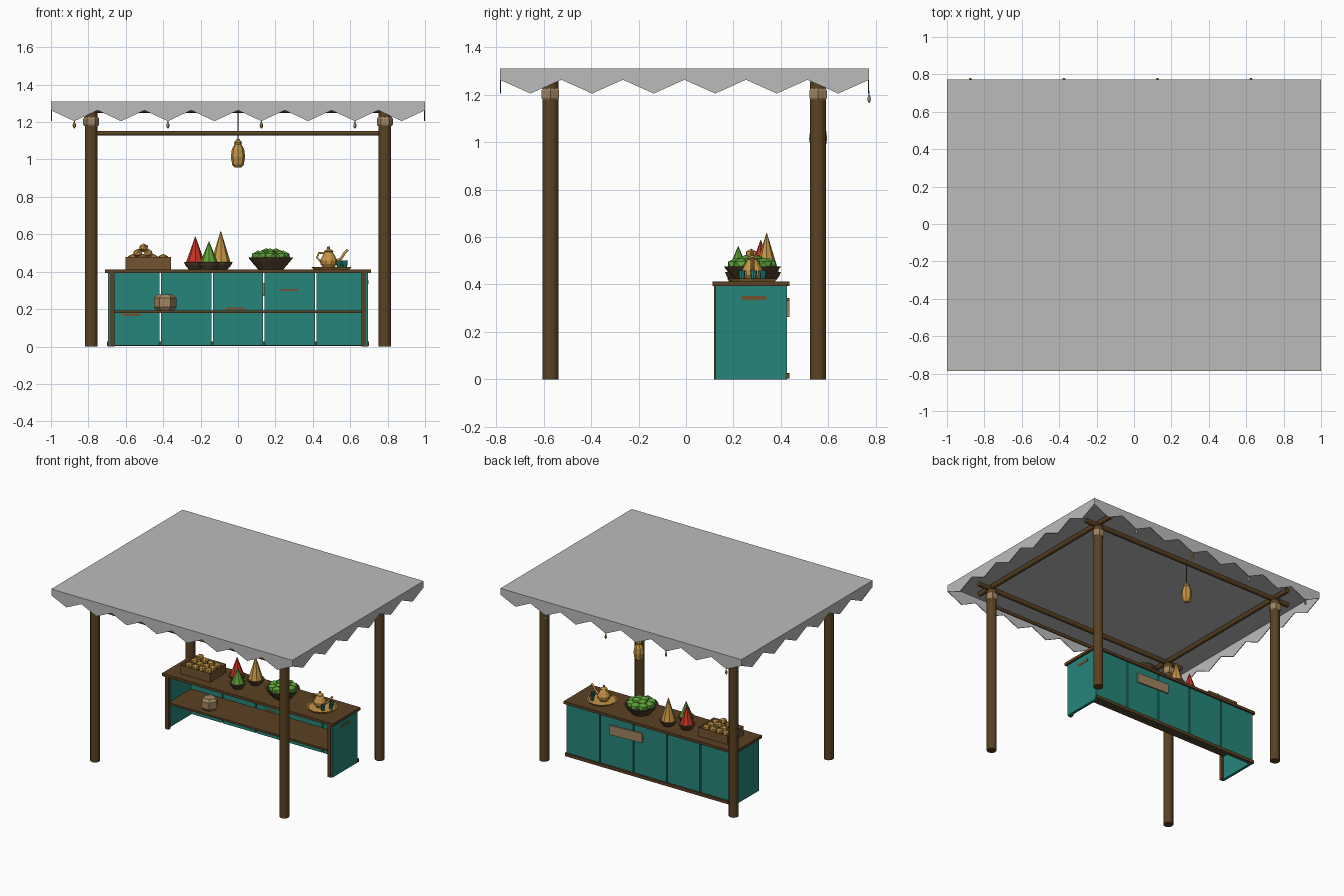
import bpy, bmesh, math, random
from mathutils import Vector

if "Cube" in bpy.data.objects:
    bpy.data.objects.remove(bpy.data.objects["Cube"])

random.seed(4)


def mat(name, r, g, b):
    m = bpy.data.materials.new(name)
    m.diffuse_color = (r, g, b, 1)
    m.use_nodes = True
    m.node_tree.nodes["Principled BSDF"].inputs["Base Color"].default_value = m.diffuse_color
    return m


CLOTH = mat("grey_cloth", 0.50, 0.50, 0.50)
TEAL = mat("teal_paint", 0.018, 0.235, 0.195)
POST = mat("post_wood", 0.105, 0.055, 0.016)
WOOD = mat("counter_wood", 0.105, 0.052, 0.017)
CRATE = mat("crate_wood", 0.17, 0.085, 0.03)
BOWL = mat("bowl_wood", 0.085, 0.05, 0.025)
TAN = mat("tan_rope", 0.35, 0.23, 0.12)
GOLD = mat("gold", 0.56, 0.30, 0.06)
RED = mat("red_spice", 0.56, 0.035, 0.02)
GREEN = mat("green_leaf", 0.11, 0.36, 0.04)


def finish(name, bm, m):
    bmesh.ops.recalc_face_normals(bm, faces=bm.faces)
    me = bpy.data.meshes.new(name)
    bm.to_mesh(me)
    bm.free()
    me.materials.append(m)
    ob = bpy.data.objects.new(name, me)
    bpy.context.collection.objects.link(ob)
    return ob


def box(name, x0, x1, y0, y1, z0, z1, m):
    bm = bmesh.new()
    bmesh.ops.create_cube(bm, size=1)
    for v in bm.verts:
        v.co = ((x0 + x1) / 2 + v.co.x * (x1 - x0), (y0 + y1) / 2 + v.co.y * (y1 - y0),
                (z0 + z1) / 2 + v.co.z * (z1 - z0))
    return finish(name, bm, m)


def lathe(name, x, y, profile, sides, m, turn=0.0):
    """Revolve (radius, z) points about a vertical axis, capped at both ends."""
    bm = bmesh.new()
    rings = [[bm.verts.new((x + r * math.cos(turn + math.tau * i / sides),
                            y + r * math.sin(turn + math.tau * i / sides), z))
              for i in range(sides)] for r, z in profile]
    for a, b in zip(rings, rings[1:]):
        for i in range(sides):
            j = (i + 1) % sides
            bm.faces.new((a[i], a[j], b[j], b[i]))
    bm.faces.new(rings[0])
    bm.faces.new(rings[-1])
    return finish(name, bm, m)


def tube(name, points, r, m, sides=8):
    cu = bpy.data.curves.new(name, 'CURVE')
    cu.dimensions = '3D'
    cu.bevel_depth = r
    cu.bevel_resolution = max(0, sides // 2 - 2)
    cu.use_fill_caps = True
    sp = cu.splines.new('POLY')
    sp.points.add(len(points) - 1)
    for p, c in zip(sp.points, points):
        p.co = (*c, 1)
    cu.materials.append(m)
    ob = bpy.data.objects.new(name, cu)
    bpy.context.collection.objects.link(ob)
    return ob


def lump(name, x, y, z, r, m, squash=0.85):
    """Low-poly fruit or leaf ball."""
    bm = bmesh.new()
    bmesh.ops.create_icosphere(bm, subdivisions=1, radius=r)
    a = random.random() * 6
    for v in bm.verts:
        c = v.co.copy()
        v.co = (x + c.x * math.cos(a) - c.y * math.sin(a),
                y + c.x * math.sin(a) + c.y * math.cos(a), z + c.z * squash)
    return finish(name, bm, m)


# Canopy: flat cloth with a zigzag valance on all four sides
X, Y0, Y1, TOP = 1.0, -0.785, 0.772, 1.31
corners = [Vector((-X, Y0, 0)), Vector((X, Y0, 0)), Vector((X, Y1, 0)), Vector((-X, Y1, 0))]
rim = []
for k, teeth in enumerate((8, 6, 8, 6)):
    a, b = corners[k], corners[(k + 1) % 4]
    for i in range(teeth * 2):
        p = a.lerp(b, i / (teeth * 2))
        rim.append((p.x, p.y, 1.205 if i % 2 else 1.263))
bm = bmesh.new()
up = [bm.verts.new((x, y, TOP)) for x, y, z in rim]
low = [bm.verts.new(p) for p in rim]
bm.faces.new(up)
for i in range(len(rim)):
    j = (i + 1) % len(rim)
    bm.faces.new((low[i], low[j], up[j], up[i]))
canopy = finish("canopy", bm, CLOTH)
sol = canopy.modifiers.new("thickness", 'SOLIDIFY')
sol.thickness = 0.005
sol.offset = -1

# Posts with lashings
PX, PF, PB = 0.785, -0.572, 0.557
for sx, side in ((-1, "left"), (1, "right")):
    for y, end in ((PF, "front"), (PB, "back")):
        lathe(f"{end}_{side}_post", sx * PX, y, [(0.034, 0), (0.034, 1.255)], 12, POST)
        lathe(f"{end}_{side}_lashing", sx * PX, y,
              [(0.037, 1.178), (0.043, 1.187), (0.043, 1.217), (0.037, 1.226)], 6, TAN)
    # Roof beams front to back
    tube(f"{side}_roof_beam", [(sx * PX, -0.70, 1.283), (sx * PX, 0.69, 1.283)], 0.018, POST)
for y, end in ((PF, "front"), (PB, "back")):
    tube(f"{end}_roof_beam", [(-0.90, y, 1.267), (0.90, y, 1.267)], 0.018, POST)
tube("front_hanging_rail", [(-PX, PF, 1.14), (PX, PF, 1.14)], 0.012, POST)

# Hanging lamp on the back beam
tube("lamp_cord", [(0, PB, 1.10), (0, PB, 1.26)], 0.004, BOWL, 4)
lathe("lamp", 0, PB, [(0.016, 0.957), (0.031, 0.972), (0.038, 1.015), (0.033, 1.055),
                      (0.019, 1.08), (0.021, 1.09), (0.006, 1.11)], 8, GOLD)

# Drops on every second tip of the back valance
for i in range(4):
    lathe(f"valance_drop_{i}", -0.875 + i * 0.5, 0.772,
          [(0.002, 1.215), (0.003, 1.20), (0.009, 1.185), (0.008, 1.175), (0.002, 1.165)],
          6, CLOTH if i % 2 else GOLD)

# Counter: top, side panels, shelf, back planks and trims
box("counter_top", -0.71, 0.71, 0.112, 0.437, 0.393, 0.413, WOOD)
for sx, side in ((-1, "left"), (1, "right")):
    xs = sorted((sx * 0.675, sx * 0.695))
    box(f"{side}_panel", *xs, 0.125, 0.425, 0, 0.393, TEAL)
    xs = sorted((sx * 0.66, sx * 0.685))
    box(f"{side}_front_stile", *xs, 0.118, 0.145, 0.0, 0.393, WOOD)
for i in range(5):
    c = (i - 2) * 0.277
    box(f"back_plank_{i}", c - 0.134, c + 0.134, 0.408, 0.425, 0.005, 0.393, TEAL)
box("shelf", -0.675, 0.675, 0.14, 0.408, 0.178, 0.192, WOOD)
box("back_base_trim", -0.70, 0.70, 0.42, 0.436, 0.004, 0.027, WOOD)
plate = box("back_plate", -0.135, 0.135, -0.005, 0.005, -0.035, 0.035, TAN)
plate.location = (0.195, 0.431, 0.303)
plate.rotation_euler = (0, math.radians(2), 0)

# Worn patches in the paint
for i, (x, z) in enumerate(((-0.57, 0.170), (-0.015, 0.202), (0.27, 0.302))):
    box(f"worn_patch_{i}", x - 0.05, x + 0.05, 0.406, 0.409, z - 0.006, z + 0.006, CRATE)
box("side_worn_patch", 0.694, 0.697, 0.235, 0.34, 0.335, 0.352, CRATE)

# Sack on the shelf
lathe("shelf_sack", -0.39, 0.22, [(0.045, 0.192), (0.06, 0.21), (0.06, 0.26), (0.042, 0.278)], 6, TAN)

# Crate of fruit: cube with the top inset and pushed down
bm = bmesh.new()
bmesh.ops.create_cube(bm, size=1)
for v in bm.verts:
    v.co = (-0.48 + v.co.x * 0.245, 0.275 + v.co.y * 0.19, 0.446 + v.co.z * 0.066)
lid = max(bm.faces, key=lambda f: f.calc_center_median().z)
bmesh.ops.inset_individual(bm, faces=[lid], thickness=0.012)
bmesh.ops.translate(bm, verts=lid.verts, vec=(0, 0, -0.025))
finish("fruit_crate", bm, CRATE)
for i in range(4):
    for j in range(3):
        lump(f"fruit_{i}_{j}", -0.562 + i * 0.054, 0.222 + j * 0.053, 0.472, 0.028, GOLD)
for i, (x, y, z) in enumerate(((-0.535, 0.25, 0.50), (-0.48, 0.295, 0.50), (-0.505, 0.275, 0.528))):
    lump(f"top_fruit_{i}", x, y, z, 0.027, GOLD)

# Spice cones in bowls
for name, x, y, r, tip, m in (("red", -0.228, 0.315, 0.050, 0.588, RED),
                              ("green", -0.155, 0.22, 0.047, 0.562, GREEN),
                              ("gold", -0.092, 0.34, 0.052, 0.618, GOLD)):
    lathe(f"{name}_spice_bowl", x, y, [(0.036, 0.413), (r + 0.004, 0.435), (r + 0.011, 0.452),
                                       (r, 0.452)], 10, BOWL)
    lathe(f"{name}_spice_cone", x, y, [(r, 0.45), (0.001, tip)], 8, m)

# Bowl of greens
lathe("greens_bowl", 0.175, 0.28, [(0.068, 0.413), (0.10, 0.45), (0.12, 0.475), (0.108, 0.475),
                                   (0.09, 0.455)], 12, BOWL)
for i in range(8):
    a = math.tau * i / 8
    lump(f"green_{i}", 0.175 + 0.068 * math.cos(a), 0.28 + 0.068 * math.sin(a), 0.483, 0.040, GREEN, 0.75)
for i in range(3):
    a = math.tau * i / 3 + 0.4
    lump(f"top_green_{i}", 0.175 + 0.03 * math.cos(a), 0.28 + 0.03 * math.sin(a), 0.497, 0.038, GREEN, 0.75)

# Tea tray with pot and cups
lathe("tea_tray", 0.50, 0.28, [(0.095, 0.413), (0.108, 0.426), (0.098, 0.426), (0.094, 0.421)], 12, GOLD)
lathe("teapot", 0.485, 0.28, [(0.028, 0.42), (0.043, 0.44), (0.045, 0.46), (0.03, 0.49), (0.021, 0.505),
                              (0.025, 0.51), (0.008, 0.522), (0.008, 0.532), (0.002, 0.536)], 10, GOLD)
tube("teapot_spout", [(0.52, 0.28, 0.455), (0.55, 0.28, 0.47), (0.57, 0.28, 0.50), (0.588, 0.28, 0.518)],
     0.008, GOLD, 6)
tube("teapot_handle", [(0.465, 0.28, 0.50), (0.432, 0.28, 0.50), (0.422, 0.28, 0.475), (0.447, 0.28, 0.45)],
     0.006, GOLD, 6)
for i, (x, y) in enumerate(((0.54, 0.235), (0.572, 0.285), (0.55, 0.325))):
    lathe(f"cup_{i}", x, y, [(0.011, 0.421), (0.015, 0.46), (0.012, 0.46), (0.010, 0.44)], 8, TEAL)
